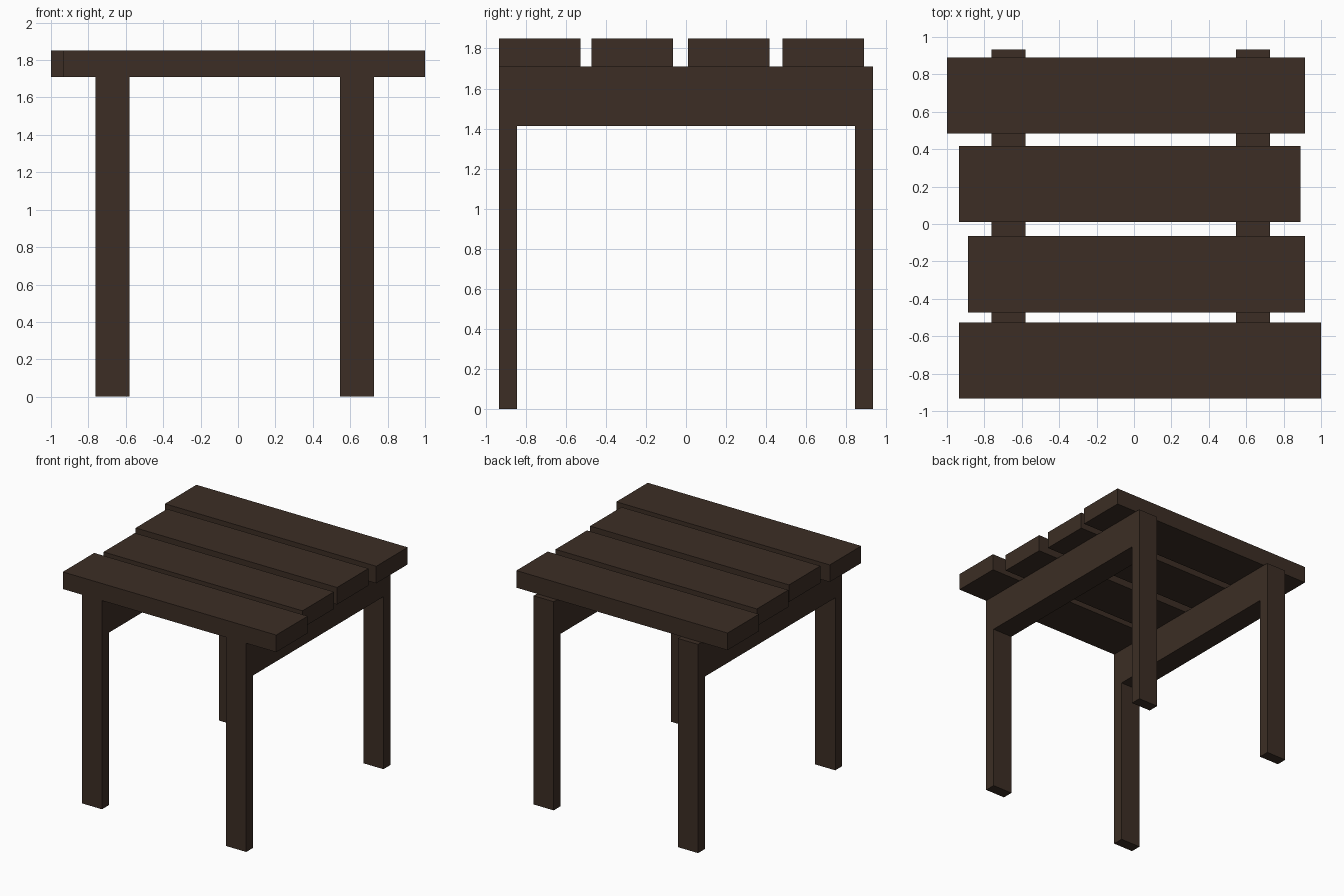
import bpy
import bmesh

if "Cube" in bpy.data.objects:
    bpy.data.objects.remove(bpy.data.objects["Cube"])

# Dark brown wood for the whole table
wood = bpy.data.materials.new("dark brown wood")
wood.diffuse_color = (0.045, 0.027, 0.018, 1.0)
wood.use_nodes = True
wood.node_tree.nodes["Principled BSDF"].inputs["Base Color"].default_value = wood.diffuse_color


def extrude_x(name, profile, x0, x1):
    """Extrude a closed (y, z) profile from x0 to x1."""
    bm = bmesh.new()
    face = bm.faces.new([bm.verts.new((x0, y, z)) for y, z in profile])
    result = bmesh.ops.extrude_face_region(bm, geom=[face])
    verts = [g for g in result["geom"] if isinstance(g, bmesh.types.BMVert)]
    bmesh.ops.translate(bm, vec=(x1 - x0, 0, 0), verts=verts)
    bmesh.ops.recalc_face_normals(bm, faces=bm.faces[:])
    mesh = bpy.data.meshes.new(name)
    bm.to_mesh(mesh)
    bm.free()
    mesh.materials.append(wood)
    obj = bpy.data.objects.new(name, mesh)
    bpy.context.collection.objects.link(obj)
    return obj


PLANK_BOTTOM, TOP = 1.71, 1.85

# Side frames: two legs joined by a deep rail, as one arch profile
OUT, INN, RAIL = 0.933, 0.843, 1.413
arch = [(-OUT, 0), (-INN, 0), (-INN, RAIL), (INN, RAIL),
        (INN, 0), (OUT, 0), (OUT, PLANK_BOTTOM), (-OUT, PLANK_BOTTOM)]
extrude_x("left_leg_frame", arch, -0.763, -0.58)
extrude_x("right_leg_frame", arch, 0.546, 0.728)

# Table top: four planks of uneven length, front to back (x0, x1, y0, y1)
planks = [(-0.935, 1.0, -0.933, -0.526),
          (-0.888, 0.915, -0.472, -0.065),
          (-0.935, 0.89, 0.011, 0.418),
          (-1.0, 0.915, 0.483, 0.89)]
for i, (x0, x1, y0, y1) in enumerate(planks, 1):
    extrude_x(f"top_plank_{i}", [(y0, PLANK_BOTTOM), (y1, PLANK_BOTTOM),
                                 (y1, TOP), (y0, TOP)], x0, x1)
